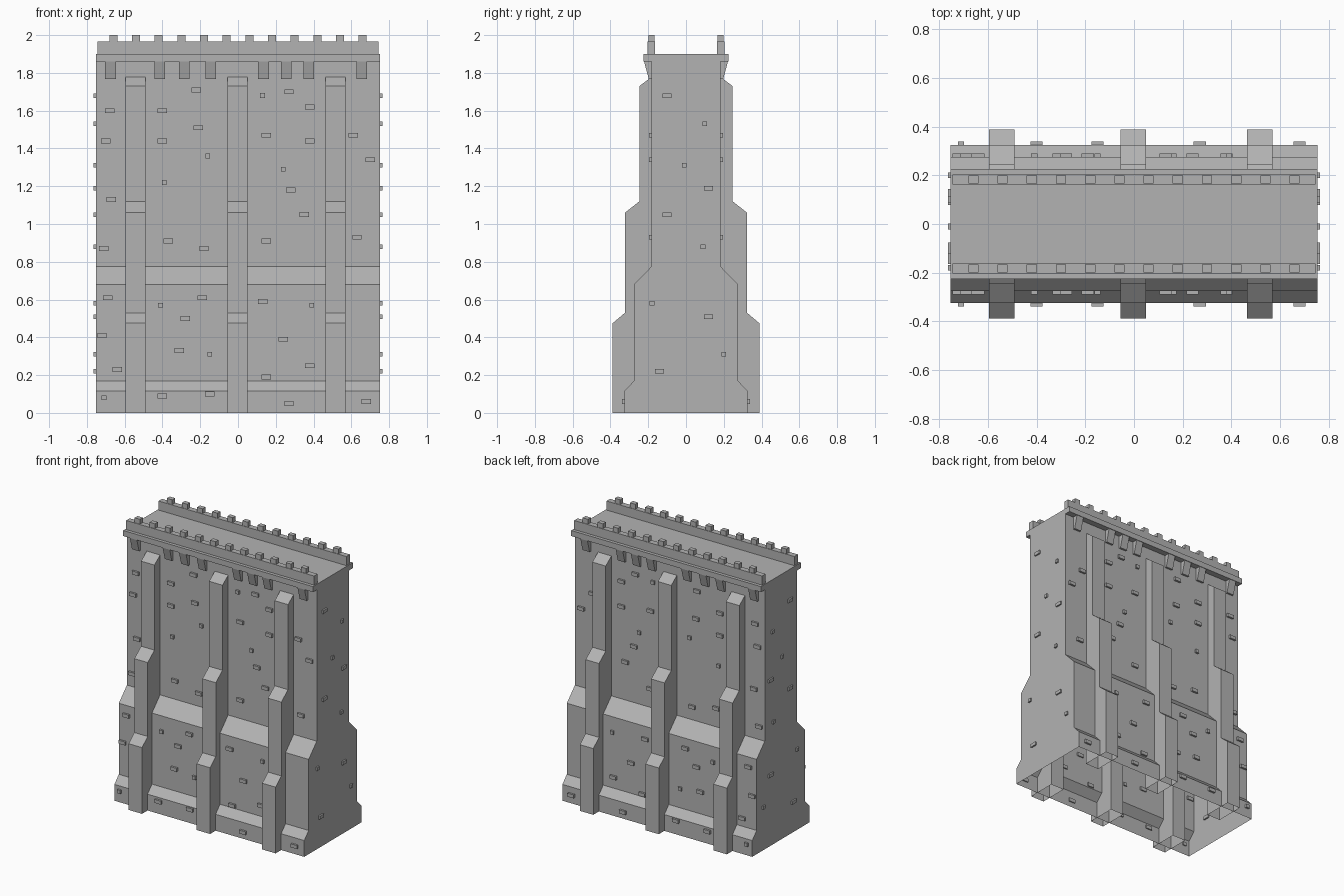
import bpy, bmesh
from mathutils import Matrix, Vector

cube = bpy.data.objects.get("Cube")
if cube:
    bpy.data.objects.remove(cube)

stone = bpy.data.materials.new("grey_stone")
stone.use_nodes = True
colour = (0.45, 0.45, 0.45, 1)
stone.diffuse_color = colour
stone.node_tree.nodes["Principled BSDF"].inputs["Base Color"].default_value = colour


def add_prism(bm, profile, x0, x1):
    """Extrude a (y, z) profile along x."""
    face = bm.faces.new([bm.verts.new((x0, y, z)) for y, z in profile])
    out = bmesh.ops.extrude_face_region(bm, geom=[face])
    moved = [v for v in out["geom"] if isinstance(v, bmesh.types.BMVert)]
    bmesh.ops.translate(bm, verts=moved, vec=(x1 - x0, 0, 0))


def add_box(bm, centre, size):
    m = Matrix.Translation(centre) @ Matrix.Diagonal(Vector((*size, 1)))
    bmesh.ops.create_cube(bm, size=1, matrix=m)


def finish(bm, name, mirror=None, open_base=False):
    bmesh.ops.recalc_face_normals(bm, faces=bm.faces)
    if open_base:
        base = [f for f in bm.faces if all(abs(v.co.z) < 1e-5 for v in f.verts)]
        bmesh.ops.delete(bm, geom=base, context='FACES_ONLY')
    mesh = bpy.data.meshes.new(name)
    bm.to_mesh(mesh)
    bm.free()
    mesh.materials.append(stone)
    ob = bpy.data.objects.new(name, mesh)
    bpy.context.collection.objects.link(ob)
    if mirror:
        mod = ob.modifiers.new("mirror", 'MIRROR')
        mod.use_axis = [a == mirror for a in "xyz"]
        mod.use_mirror_merge = False
    return ob


HALF = 0.753
# Front outline of the wall, from the ground to the roof
WALL = [(-0.325, 0), (-0.325, 0.117), (-0.275, 0.17), (-0.275, 0.68),
        (-0.183, 0.775), (-0.183, 1.9)]

# Wall body, open underneath
bm = bmesh.new()
add_prism(bm, WALL + [(-y, z) for y, z in reversed(WALL)], -HALF, HALF)
finish(bm, "wall_body", open_base=True)

# Stepped buttresses
STEPS = [(-0.388, 0), (-0.388, 0.475), (-0.323, 0.53), (-0.323, 1.06),
         (-0.247, 1.12), (-0.247, 1.73), (-0.18, 1.78), (-0.18, 0)]
bm = bmesh.new()
for x in (-0.543, -0.003, 0.517):
    add_prism(bm, STEPS, x - 0.053, x + 0.053)
finish(bm, "buttresses", "y", open_base=True)

# Cornice ledge
bm = bmesh.new()
add_box(bm, (0, -0.203, 1.88), (2 * HALF, 0.046, 0.04))
finish(bm, "cornice", "y")

# Tapered corbels under the cornice
bm = bmesh.new()
for x in (-0.675, -0.415, -0.285, -0.145, 0.135, 0.255, 0.375, 0.655):
    add_prism(bm, [(-0.175, 1.86), (-0.222, 1.86), (-0.197, 1.768), (-0.175, 1.768)],
              x - 0.028, x + 0.028)
finish(bm, "corbels", "y")

# Parapet with merlons
bm = bmesh.new()
add_box(bm, (0, -0.183, 1.932), (1.49, 0.04, 0.066))
finish(bm, "parapet", "y")
bm = bmesh.new()
for i in range(12):
    add_box(bm, (-0.66 + 0.12 * i, -0.183, 1.98), (0.042, 0.033, 0.04))
finish(bm, "merlons", "y")


def wall_y(z):
    """Front wall depth at a height."""
    for (ya, za), (yb, zb) in zip(WALL, WALL[1:]):
        if za <= z <= zb:
            return ya + (yb - ya) * (z - za) / (zb - za)


# Raised stones on the long faces, (x, z) by bay
WIDE = [(-.68, 1.6), (-.7, 1.44), (-.67, 1.13), (-.71, .87), (-.69, .61),
        (-.72, .41), (-.64, .23),
        (-.22, 1.71), (-.4, 1.6), (-.21, 1.51), (-.4, 1.44), (-.37, .91),
        (-.18, .87), (-.19, .61), (-.28, .5), (-.31, .33), (-.4, .09), (-.15, .1),
        (.27, 1.7), (.38, 1.62), (.15, 1.47), (.38, 1.44), (.28, 1.18), (.35, 1.05),
        (.15, .91), (.13, .59), (.24, .39), (.38, .25), (.15, .19), (.27, .05),
        (.61, 1.47), (.7, 1.34), (.63, .93), (.68, .06)]
NARROW = [(.13, 1.68), (-.16, 1.36), (.24, 1.29), (-.39, 1.22), (-.41, .57),
          (.39, .57), (-.15, .31), (-.71, .08)]
bm = bmesh.new()
for spots, w in ((WIDE, 0.05), (NARROW, 0.025)):
    for x, z in spots:
        add_box(bm, (x, wall_y(z) - 0.003, z), (w, 0.022, 0.025))
finish(bm, "face_stones", "y")

# Raised stones on the end faces, (y, z)
bm = bmesh.new()
for spots, w in (([(-.1, 1.68), (.12, 1.19), (-.1, 1.05), (.12, .51), (-.14, .22)], 0.048),
                 ([(.1, 1.53), (-.01, 1.31), (.09, .88), (-.18, .58), (.2, .31)], 0.024)):
    for y, z in spots:
        add_box(bm, (HALF, y, z), (0.022, w, 0.024))
finish(bm, "end_stones", "x")
